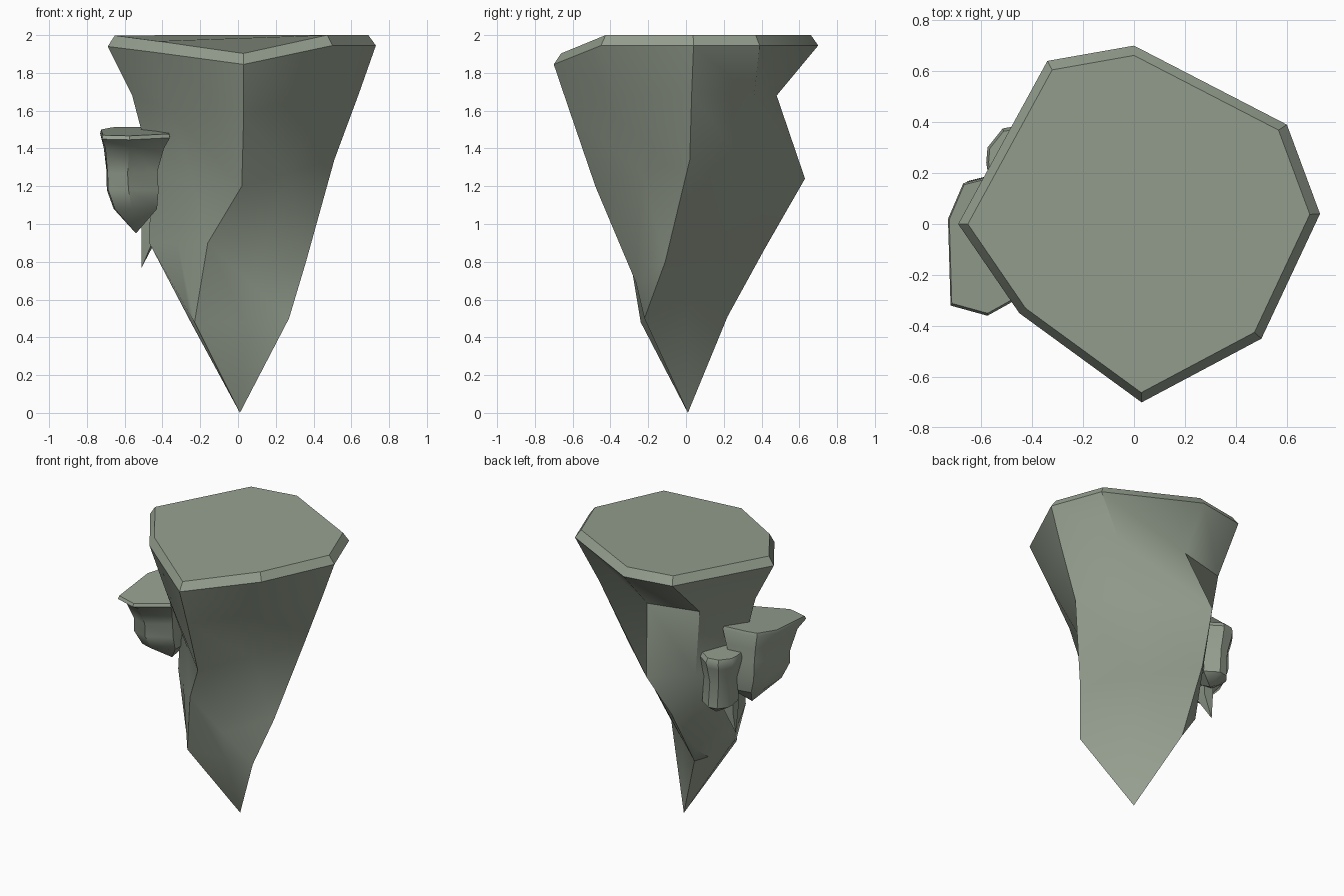
import bpy
import bmesh
import math
from mathutils import Vector

default_cube = bpy.data.objects.get("Cube")
if default_cube:
    bpy.data.objects.remove(default_cube, do_unlink=True)

# One mossy grey stone colour for everything
stone = bpy.data.materials.new("grey_green_stone")
stone.use_nodes = True
colour = (0.3, 0.345, 0.275, 1)
stone.diffuse_color = colour
stone.node_tree.nodes["Principled BSDF"].inputs["Base Color"].default_value = colour


def loft(name, rings, tip):
    """Skin a stack of matching rings, cap the top, and close the bottom on a tip."""
    bm = bmesh.new()
    loops = [[bm.verts.new(point) for point in ring] for ring in rings]
    count = len(loops[0])
    bm.faces.new(loops[0])
    for upper, lower in zip(loops, loops[1:]):
        for i in range(count):
            j = (i + 1) % count
            bm.faces.new((upper[i], lower[i], lower[j], upper[j]))
    end = bm.verts.new(tip)
    last = loops[-1]
    for i in range(count):
        bm.faces.new((last[i], end, last[(i + 1) % count]))
    bmesh.ops.recalc_face_normals(bm, faces=bm.faces)
    mesh = bpy.data.meshes.new(name)
    bm.to_mesh(mesh)
    bm.free()
    mesh.materials.append(stone)
    obj = bpy.data.objects.new(name, mesh)
    bpy.context.collection.objects.link(obj)
    bpy.ops.object.select_all(action='DESELECT')
    obj.select_set(True)
    bpy.context.view_layer.objects.active = obj
    bpy.ops.object.shade_smooth_by_angle(angle=math.radians(35))


def ledge(name, outline, levels, tip):
    """Small outcrop: one outline repeated at (height, scale, x shift, y shift, back lift)."""
    centre = sum((Vector(p) for p in outline), Vector((0, 0))) / len(outline)
    rings = []
    for height, scale, shift_x, shift_y, lift in levels:
        ring = []
        for p in outline:
            offset = (Vector(p) - centre) * scale
            ring.append((centre.x + offset.x + shift_x, centre.y + offset.y + shift_y,
                         height + lift * offset.y))
        rings.append(ring)
    loft(name, rings, tip)


# Main rock: each ring runs left, front, right, back
rim = [(-.69, 0, 1.94), (-.45, -.35, 1.91), (.03, -.7, 1.845), (.5, -.45, 1.945),
       (.73, .04, 1.945), (.6, .39, 1.945), (0, .7, 1.945), (-.34, .64, 1.945)]
shoulder = [(-.56, .02, 1.68), (-.36, -.3, 1.6), (.03, -.61, 1.58), (.42, -.37, 1.68),
            (.64, .03, 1.69), (.43, .36, 1.67), (-.03, .48, 1.68), (-.38, .39, 1.68)]
waist = [(-.46, .02, 1.3), (-.23, -.24, 1.2), (.02, -.48, 1.2), (.27, -.23, 1.27),
         (.51, .02, 1.34), (.21, .34, 1.28), (-.13, .63, 1.24), (-.32, .35, 1.2)]
low = [(-.47, 0, .9), (-.32, -.16, .9), (-.16, -.31, .9), (.06, -.265, .69),
       (.36, -.11, .8), (.09, .17, .86), (-.2, .445, .92), (-.28, .28, .63)]
# The foot tapers from a front ridge, a right ridge and a back ridge to the point
foot = [(-.25, -.12, .48), (-.26, -.2, .53), (-.23, -.24, .48), (.04, -.2, .48),
        (.27, -.22, .5), (.03, 0, .51), (-.22, .22, .51), (-.23, .08, .49)]

# The flat top is the rim drawn in and raised, which gives the chamfer
top = [(x * .945, y * .945, min(z + .058, 2)) for x, y, z in rim]
loft("main_rock", [top, rim, shoulder, waist, low, foot], (.01, .01, 0))

# Large outcrop: flared cap over an undercut neck and a block that narrows downward
large_outline = [(-.73, .02), (-.72, -.32), (-.575, -.36), (-.36, -.24),
                 (-.36, .08), (-.43, .2), (-.59, .18), (-.67, .16)]
ledge("large_outcrop", large_outline,
      [(1.495, .97, 0, 0, .09), (1.475, 1, 0, 0, .09), (1.4, .86, -.005, .03, 0),
       (1.29, .73, -.015, .06, .1), (1.18, .74, -.01, .06, 0), (1.08, .62, .005, .07, 0)],
      (-.54, .03, .95))

# Small outcrop tucked behind the large one
small_outline = [(-.58, .24), (-.56, .12), (-.42, .1), (-.31, .31),
                 (-.43, .39), (-.515, .375), (-.575, .3)]
ledge("small_outcrop", small_outline,
      [(1.36, .9, 0, 0, 0), (1.33, 1, 0, 0, 0), (1.29, .93, 0, 0, 0),
       (1.18, .72, .01, 0, 0), (1.0, .74, .02, 0, 0)],
      (-.42, .26, .93))

# Thin shard hanging below the outcrops
shard_outline = [(-.52, .14), (-.44, .08), (-.42, .2), (-.51, .2)]
ledge("hanging_shard", shard_outline,
      [(1.1, .9, 0, 0, 0), (.92, .8, 0, 0, 0)], (-.51, .17, .77))
